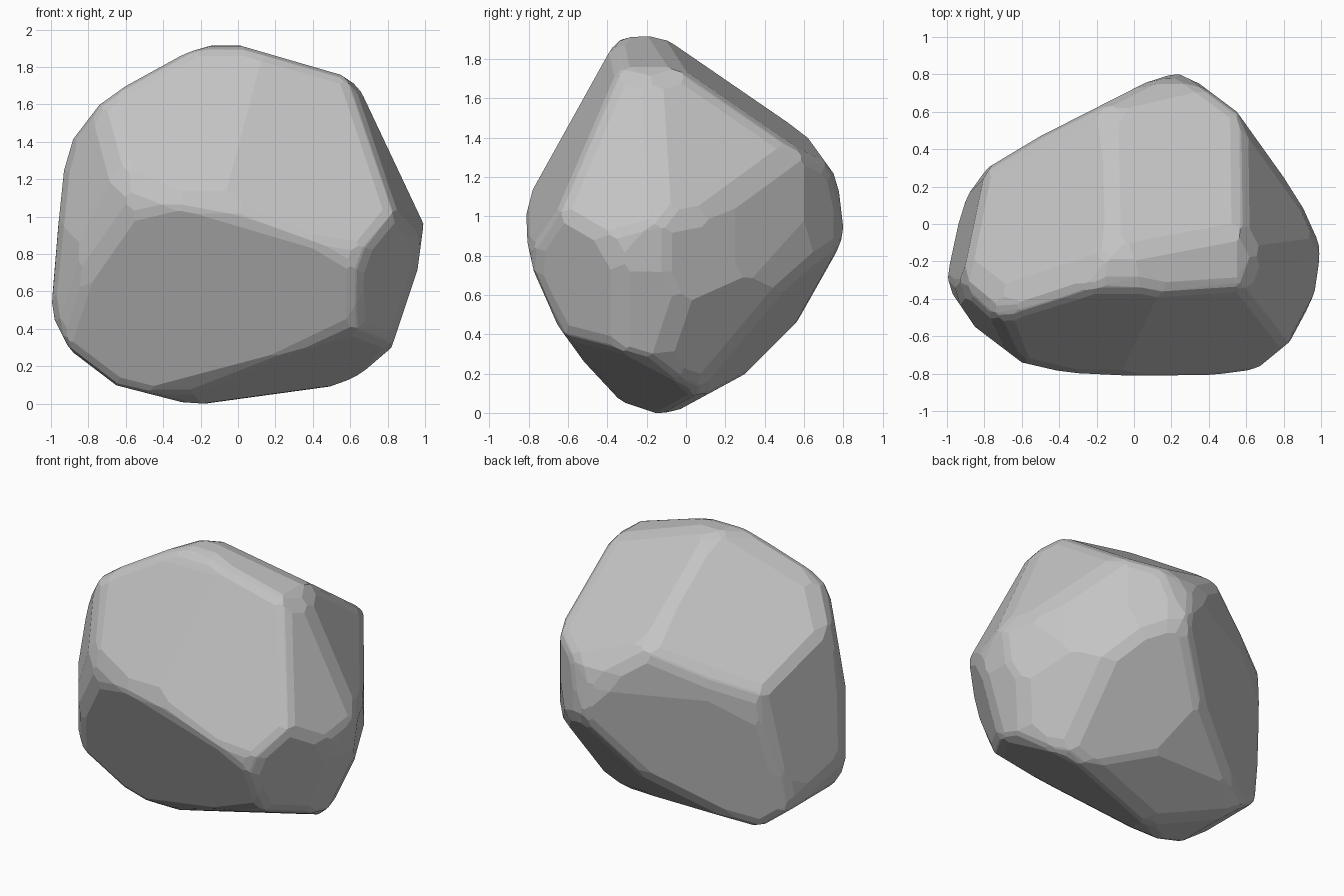
import bpy, bmesh
from mathutils import Vector

if "Cube" in bpy.data.objects:
    bpy.data.objects.remove(bpy.data.objects["Cube"], do_unlink=True)

# Outlines of the boulder, clockwise, along each axis
FRONT = [(-1, .58), (-.93, 1.25), (-.88, 1.42), (-.74, 1.6), (-.6, 1.7), (-.2, 1.92),
         (0, 1.92), (.55, 1.76), (.7, 1.66), (.88, 1.36), (1, 1.02), (.96, .72), (.82, .3),
         (.7, .17), (.5, .09), (-.15, 0), (-.3, .01), (-.65, .1), (-.9, .29), (-.98, .45)]
SIDE = [(-.82, .85), (-.82, 1.17), (-.4, 1.82), (-.35, 1.91), (-.13, 1.92), (.15, 1.76),
        (.62, 1.4), (.75, 1.22), (.81, 1.02), (.77, .75), (.6, .5), (.3, .2),
        (-.05, .01), (-.15, 0), (-.33, .06), (-.6, .35), (-.75, .63)]
TOP = [(-1, -.33), (-.97, -.1), (-.87, .22), (-.8, .29), (-.5, .47), (.15, .8), (.2, .82),
       (.35, .75), (.55, .6), (.8, .25), (.97, -.02), (1, -.13), (.96, -.4), (.85, -.65),
       (.7, -.77), (.4, -.81), (-.3, -.81), (-.6, -.74), (-.85, -.55)]

# Broad chipped facets: a point on the facet and its outward normal
FACETS = [
    ((0, -.82, 1.03), (.21, -1, .5)),           # upper front
    ((-.33, -.825, 1.17), (-.3, -1, .49)),      # upper front, -x end
    ((.1, -.82, .97), (-.13, -1, -.44)),        # lower front
    ((-.2, -.4, .1), (.24, -.41, -1)),          # underside front
    ((-.05, -.13, 1.92), (.16, .69, 1)),        # main top
    ((-.22, -.25, 1.93), (-.77, .67, 1)),       # top, sloping to -x
    ((.24, .8, .82), (-.44, .88, -.14)),        # steep back, -x
    ((.24, .77, .82), (.25, .74, -.62)),        # undercut back, +x
    ((.62, .22, 1.5), (.85, .3, .42)),          # upper flank, +x
    ((.8, -.66, 1.1), (.88, -.24, .4)),
    ((.99, -.08, 1), (.88, .42, -.12)),         # lower flank, +x
    ((.57, .58, 1), (.74, .64, -.1)),
    ((.78, .2, .6), (.75, .5, -.42)),
    ((.66, -.74, .7), (.75, -.55, -.25)),
    ((-1, -.31, .62), (-.96, .25, .1)),         # flank, -x
    ((-.66, -.75, 1), (-.77, -.63, .15)),
]

bm = bmesh.new()
bmesh.ops.create_cube(bm, size=4)


def chip(point, normal):
    """Cut the solid with a plane and cap the cut."""
    bmesh.ops.bisect_plane(bm, geom=bm.verts[:] + bm.edges[:] + bm.faces[:], dist=1e-5,
                           plane_co=point, plane_no=Vector(normal).normalized(),
                           clear_outer=True)
    rim = [e for e in bm.edges if e.is_boundary]
    if rim:
        bmesh.ops.holes_fill(bm, edges=rim)
    bm.normal_update()


def chip_outline(points, u, v):
    """Cut along every side of a clockwise outline lying in axes u, v."""
    for a, b in zip(points, points[1:] + points[:1]):
        point, normal = Vector(), Vector()
        point[u], point[v] = a
        normal[u], normal[v] = a[1] - b[1], b[0] - a[0]
        chip(point, normal)


def wear_edges(angle, depth):
    """Chip off each sharp edge with a plane between its two faces."""
    cuts = []
    for e in bm.edges:
        if len(e.link_faces) == 2 and e.calc_length() > .06 and e.calc_face_angle(0) > angle:
            n = (e.link_faces[0].normal + e.link_faces[1].normal).normalized()
            cuts.append(((e.verts[0].co + e.verts[1].co) / 2 - n * depth, n))
    for point, normal in cuts:
        chip(point, normal)


chip_outline(FRONT, 0, 2)
chip_outline(SIDE, 1, 2)
chip_outline(TOP, 0, 1)
for point, normal in FACETS:
    chip(point, normal)
wear_edges(.5, .016)
wear_edges(.4, .006)

# Tidy tiny edges and wrap the result in clean faces
bmesh.ops.remove_doubles(bm, verts=bm.verts[:], dist=.012)
bmesh.ops.delete(bm, geom=bm.edges[:] + bm.faces[:], context='EDGES_FACES')
bmesh.ops.convex_hull(bm, input=bm.verts[:])
loose = [v for v in bm.verts if not v.link_faces]
bmesh.ops.delete(bm, geom=loose, context='VERTS')
bmesh.ops.dissolve_limit(bm, angle_limit=.03, verts=bm.verts[:], edges=bm.edges[:])
bmesh.ops.recalc_face_normals(bm, faces=bm.faces[:])

# Rest the stone on the ground
bmesh.ops.translate(bm, verts=bm.verts[:], vec=(0, 0, -min(v.co.z for v in bm.verts)))

mesh = bpy.data.meshes.new("boulder")
bm.to_mesh(mesh)
bm.free()
boulder = bpy.data.objects.new("boulder", mesh)
bpy.context.collection.objects.link(boulder)

# Plain stone colour
stone = bpy.data.materials.new("stone_grey")
stone.use_nodes = True
colour = (.55, .55, .55, 1)
stone.diffuse_color = colour
stone.node_tree.nodes["Principled BSDF"].inputs["Base Color"].default_value = colour
mesh.materials.append(stone)
